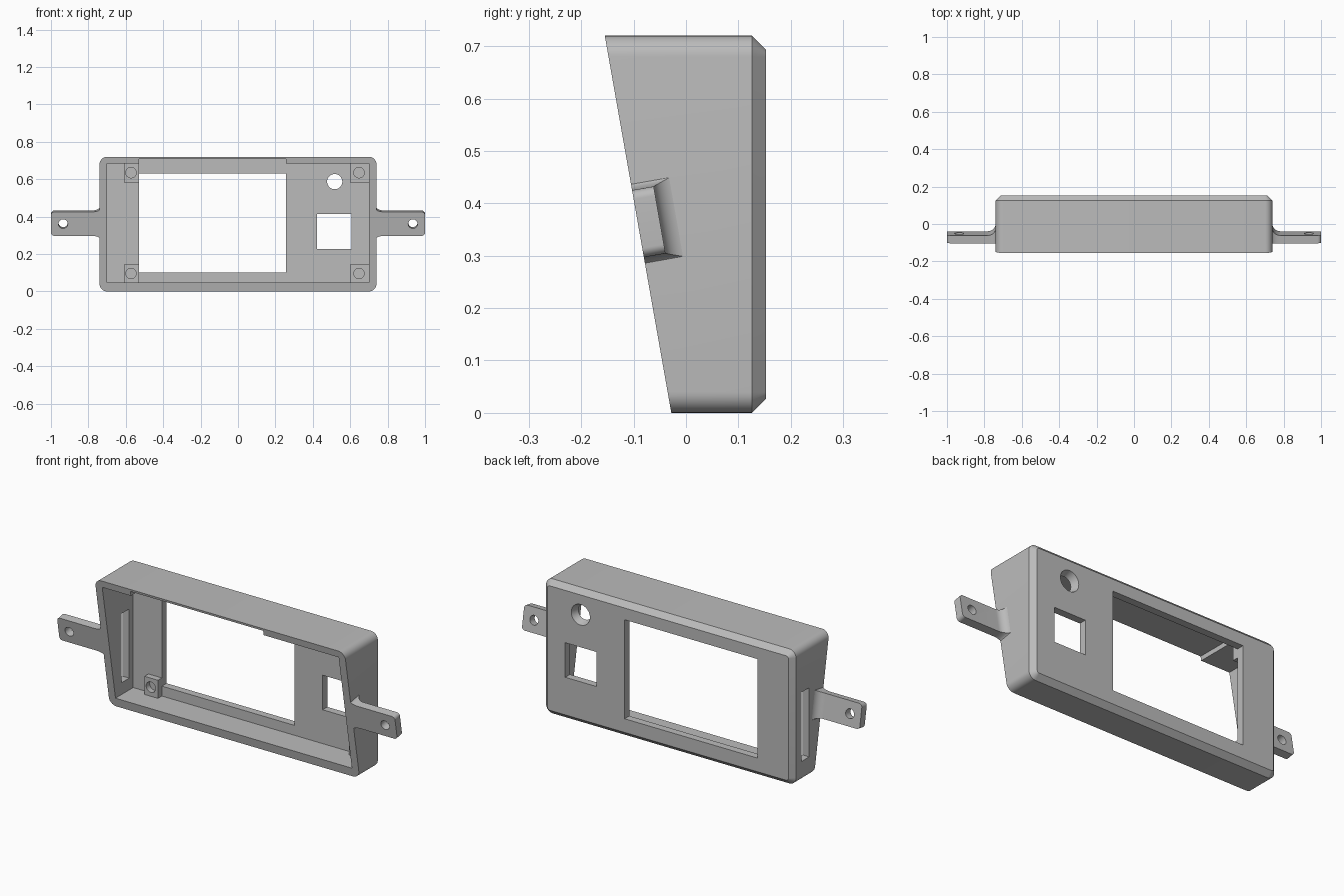
import bpy, bmesh, math
from mathutils import Vector, Matrix

cube = bpy.data.objects.get("Cube")
if cube:
    bpy.data.objects.remove(cube, do_unlink=True)

TILT = math.radians(10)          # lean of the open front
HEIGHT, HALF_W = 0.72, 0.74
BACK, CHAMFER = 0.153, 0.027
FLOOR = 0.113                    # inner face of the back plate

grey = bpy.data.materials.new("plain grey")
grey.use_nodes = True
grey.diffuse_color = (0.5, 0.5, 0.5, 1)
grey.node_tree.nodes["Principled BSDF"].inputs["Base Color"].default_value = grey.diffuse_color


def front_y(z):
    return -0.155 + (HEIGHT - z) * math.tan(TILT)


def make_object(name, bm):
    bmesh.ops.recalc_face_normals(bm, faces=bm.faces)
    mesh = bpy.data.meshes.new(name)
    bm.to_mesh(mesh)
    bm.free()
    mesh.materials.append(grey)
    obj = bpy.data.objects.new(name, mesh)
    bpy.context.collection.objects.link(obj)
    return obj


def box(name, x, y, z):
    bm = bmesh.new()
    spans = (x, y, z)
    size = [b - a for a, b in spans]
    mid = [(a + b) / 2 for a, b in spans]
    bmesh.ops.create_cube(bm, size=1, matrix=Matrix.Translation(mid) @ Matrix.Diagonal((*size, 1)))
    return make_object(name, bm)


def rod(name, centre, r_front, r_back, depth, tilt=0.0):
    """Round cutter running front to back."""
    bm = bmesh.new()
    turn = Matrix.Rotation(tilt - math.pi / 2, 4, 'X')
    bmesh.ops.create_cone(bm, cap_ends=True, segments=40, radius1=r_front, radius2=r_back,
                          depth=depth, matrix=Matrix.Translation(centre) @ turn)
    return make_object(name, bm)


def loft(name, rings):
    """Skin a run of equal point rings and cap both ends."""
    bm = bmesh.new()
    loops = [[bm.verts.new(p) for p in ring] for ring in rings]
    for a, b in zip(loops, loops[1:]):
        for i in range(len(a)):
            j = (i + 1) % len(a)
            bm.faces.new((a[i], a[j], b[j], b[i]))
    bm.faces.new(loops[0])
    bm.faces.new(loops[-1])
    return make_object(name, bm)


def cut(obj, *cutters):
    bpy.context.view_layer.objects.active = obj
    for cutter in cutters:
        cutter.hide_render = True
        mod = obj.modifiers.new("cut", 'BOOLEAN')
        mod.operation, mod.solver, mod.object = 'DIFFERENCE', 'EXACT', cutter
        bpy.ops.object.modifier_apply(modifier=mod.name)
        bpy.data.objects.remove(cutter, do_unlink=True)


def smooth(obj):
    bpy.ops.object.select_all(action='DESELECT')
    obj.select_set(True)
    bpy.context.view_layer.objects.active = obj
    bpy.ops.object.shade_smooth_by_angle(angle=math.radians(30))


def rounded_ring(y, inset, radius=0.04, steps=8):
    """Rounded rectangle outline of the case at depth y."""
    r = radius - inset
    points = []
    for corner in range(4):
        cx = (HALF_W - radius) * (1 if corner in (0, 3) else -1)
        cz = HEIGHT - radius if corner < 2 else radius
        for i in range(steps + 1):
            a = math.pi / 2 * (corner + i / steps)
            points.append((cx + r * math.cos(a), y, cz + r * math.sin(a)))
    return points


# Case: rounded block, chamfered back, front sliced off at a lean
case = loft("case", [rounded_ring(-0.3, 0), rounded_ring(BACK - CHAMFER, 0),
                     rounded_ring(BACK, CHAMFER)])
bm = bmesh.new()
bm.from_mesh(case.data)
sliced = bmesh.ops.bisect_plane(bm, geom=bm.verts[:] + bm.edges[:] + bm.faces[:],
                                plane_co=(0, front_y(0), 0),
                                plane_no=(0, -math.cos(TILT), -math.sin(TILT)), clear_outer=True)
bmesh.ops.holes_fill(bm, edges=[e for e in bm.edges if e.is_boundary])
bmesh.ops.recalc_face_normals(bm, faces=bm.faces)
bm.to_mesh(case.data)
bm.free()

# Cavity, thinned top wall, screen window, square port, round hole, side slot
cut(case,
    box("cavity_cutter", (-0.70, 0.70), (-0.4, FLOOR), (0.047, 0.683)),
    box("top_recess_cutter", (-0.53, 0.256), (-0.4, FLOOR), (0.6, 0.708)),
    box("window_cutter", (-0.53, 0.256), (0.05, 0.3), (0.10, 0.63)),
    box("port_cutter", (0.422, 0.608), (0.05, 0.3), (0.228, 0.413)),
    rod("hole_cutter", (0.517, 0.133, 0.587), 0.04, 0.056, 0.044),
    box("slot_cutter", (-0.8, -0.65), (0.015, 0.08), (0.11, 0.48)))
smooth(case)

# Screw posts in the inner corners
for side, x_span, hole_x in (("right", (-0.61, -0.53), -0.572), ("left", (0.60, 0.705), 0.647)):
    for level, z_span, hole_z in (("lower", (0.04, 0.144), 0.096), ("upper", (0.583, 0.69), 0.635)):
        post = box(f"{side}_{level}_post", x_span, (FLOOR - 0.033, FLOOR + 0.005), z_span)
        cut(post, rod("post_hole_cutter", (hole_x, 0.08, hole_z), 0.028, 0.028, 0.06))
        smooth(post)

# Mounting tabs: lie in the leaning front plane, flared where they meet the case
ROOT, TIP, FILLET, CORNER = HALF_W - 0.002, 1.0, 0.045, 0.018
MID = Vector((0, front_y(0.361), 0.361))
UP = Vector((0, -math.sin(TILT), math.cos(TILT)))
INWARD = Vector((0, math.cos(TILT), math.sin(TILT)))


def tab_ring(x, sign):
    flare = max(0, 1 - (x - ROOT) / FILLET)
    flare = 1 - math.sqrt(1 - flare ** 2)
    tip = max(0, 1 - (TIP - x) / CORNER)
    half = 0.065 + 0.016 * flare - CORNER * (1 - math.sqrt(1 - tip ** 2))
    thick = 0.042 + FILLET * flare
    base = MID + Vector((sign * x, 0, 0))
    return [base - UP * half, base + UP * half,
            base + UP * half + INWARD * thick, base - UP * half + INWARD * thick]


STEPS = 10
stations = [ROOT + FILLET * (1 - math.cos(math.pi / 2 * i / STEPS)) for i in range(STEPS + 1)]
stations += [TIP - CORNER + CORNER * math.sin(math.pi / 2 * i / STEPS) for i in range(STEPS + 1)]
for side, sign in (("left", 1), ("right", -1)):
    tab = loft(f"{side}_mounting_tab", [tab_ring(x, sign) for x in stations])
    centre = MID + INWARD * 0.02 + Vector((sign * 0.935, 0, 0))
    cut(tab, rod("tab_hole_cutter", centre, 0.025, 0.025, 0.2, TILT))
    smooth(tab)
